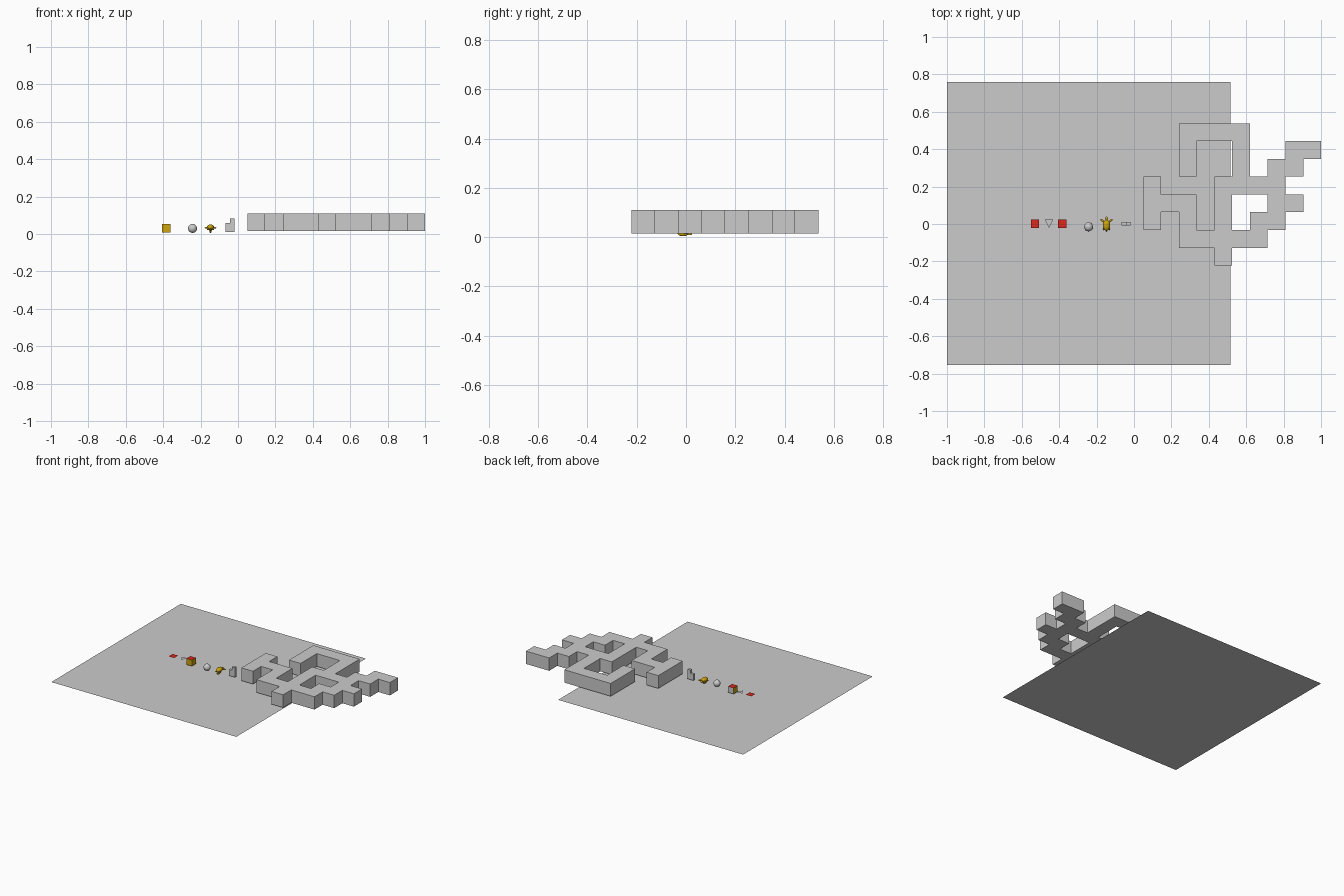
import bpy, bmesh, math
from mathutils import Matrix, Vector

if "Cube" in bpy.data.objects:
    bpy.data.objects.remove(bpy.data.objects["Cube"])


def mat(name, rgb):
    m = bpy.data.materials.new(name)
    m.diffuse_color = (*rgb, 1)
    m.use_nodes = True
    m.node_tree.nodes["Principled BSDF"].inputs["Base Color"].default_value = m.diffuse_color
    return m


GREY = mat("light grey", (0.60, 0.60, 0.60))
RED = mat("red", (0.72, 0.02, 0.01))
GOLD = mat("gold", (0.62, 0.37, 0.004))


def finish(name, bm, mats, smooth=False):
    me = bpy.data.meshes.new(name)
    for f in bm.faces:
        f.smooth = smooth
    bm.to_mesh(me)
    bm.free()
    for m in mats:
        me.materials.append(m)
    ob = bpy.data.objects.new(name, me)
    bpy.context.collection.objects.link(ob)
    return ob


def flat(name, pts, z, m):
    bm = bmesh.new()
    bm.faces.new([bm.verts.new((x, y, z)) for x, y in pts])
    bm.normal_update()
    for f in bm.faces:
        if f.normal.z < 0:
            f.normal_flip()
    return finish(name, bm, [m])


def rect(x0, x1, y0, y1):
    return [(x0, y0), (x1, y0), (x1, y1), (x0, y1)]


def prism(name, pts, vec, mats):
    """Closed prism: polygon pts (3D) swept along vec."""
    bm = bmesh.new()
    face = bm.faces.new([bm.verts.new(p) for p in pts])
    ext = bmesh.ops.extrude_face_region(bm, geom=[face], use_keep_orig=True)
    vs = [g for g in ext["geom"] if isinstance(g, bmesh.types.BMVert)]
    bmesh.ops.translate(bm, verts=vs, vec=vec)
    bmesh.ops.recalc_face_normals(bm, faces=bm.faces)
    return finish(name, bm, mats)


def ellipsoid(bm, c, r, rot=0, seg=16, rings=10):
    M = Matrix.Translation(c) @ Matrix.Rotation(rot, 4, 'Z') @ Matrix.Diagonal((*r, 1))
    bmesh.ops.create_uvsphere(bm, u_segments=seg, v_segments=rings, radius=1, matrix=M)


# ground sheet
flat("ground_sheet", rect(-1, 0.515, -0.755, 0.76), 0, GREY)

# maze block: filled cells per row, from front to back
ROWS = ["4", "23456", "02467", "012478", "04567", "2578", "2589", "2345"]
S, X0, Y0 = 0.095, 0.05, -0.222
bm = bmesh.new()
verts = {}


def corner(i, j):
    if (i, j) not in verts:
        verts[i, j] = bm.verts.new((X0 + i * S, Y0 + j * S, 0.015))
    return verts[i, j]


for j, row in enumerate(ROWS):
    for i in map(int, row):
        bm.faces.new([corner(i, j), corner(i + 1, j),
                      corner(i + 1, j + 1), corner(i, j + 1)])
ext = bmesh.ops.extrude_face_region(bm, geom=bm.faces[:], use_keep_orig=True)
bmesh.ops.translate(bm, vec=(0, 0, S),
                    verts=[g for g in ext["geom"] if isinstance(g, bmesh.types.BMVert)])
bmesh.ops.recalc_face_normals(bm, faces=bm.faces)
finish("maze_block", bm, [GREY])

# flat red square and flat triangle
flat("red_square", rect(-0.552, -0.507, -0.022, 0.024), 0.03, RED)
flat("small_triangle", [(-0.477, 0.024), (-0.454, -0.021), (-0.432, 0.024)], 0.03, GREY)

# cube: red top, gold sides, grey back and bottom
cube = prism("coloured_cube", [(x, y, 0.008) for x, y in rect(-0.407, -0.362, -0.022, 0.024)],
             (0, 0, 0.045), [GOLD, RED, GREY])
for p in cube.data.polygons:
    if p.normal.z > 0.5:
        p.material_index = 1
    elif p.normal.z < -0.5 or p.normal.y > 0.5:
        p.material_index = 2

# ball
bm = bmesh.new()
ellipsoid(bm, (-0.243, -0.015, 0.03), (0.024,) * 3, seg=32, rings=16)
finish("ball", bm, [GREY], True)

# turtle: shell, head, tail, flippers
TX = -0.147
bm = bmesh.new()
ellipsoid(bm, (TX, -0.006, 0.036), (0.019, 0.03, 0.015))
ellipsoid(bm, (TX, -0.006, 0.028), (0.015, 0.026, 0.009))
finish("turtle_shell", bm, [GOLD], True)
bm = bmesh.new()
ellipsoid(bm, (TX, 0.028, 0.033), (0.007, 0.012, 0.008), seg=12, rings=8)
finish("turtle_head", bm, [GOLD], True)
bm = bmesh.new()
ellipsoid(bm, (TX, -0.034, 0.02), (0.004, 0.006, 0.003), seg=8, rings=6)
ellipsoid(bm, (TX, -0.012, 0.015), (0.006, 0.022, 0.011), seg=12, rings=8)
finish("turtle_underside", bm, [GOLD], True)
bm = bmesh.new()
for s in (-1, 1):
    ellipsoid(bm, (TX + s * 0.021, 0.017, 0.033), (0.014, 0.006, 0.004), s * 0.7, 10, 6)
    ellipsoid(bm, (TX + s * 0.013, -0.024, 0.024), (0.009, 0.005, 0.004), -s * 0.8, 10, 6)
finish("turtle_flippers", bm, [GOLD], True)

# stepped block
profile = [(-0.067, 0.012), (-0.02, 0.012), (-0.02, 0.083),
           (-0.0435, 0.083), (-0.0435, 0.058), (-0.067, 0.058)]
prism("stepped_block", [(x, -0.009, z) for x, z in profile], (0, 0.019, 0), [GREY])
